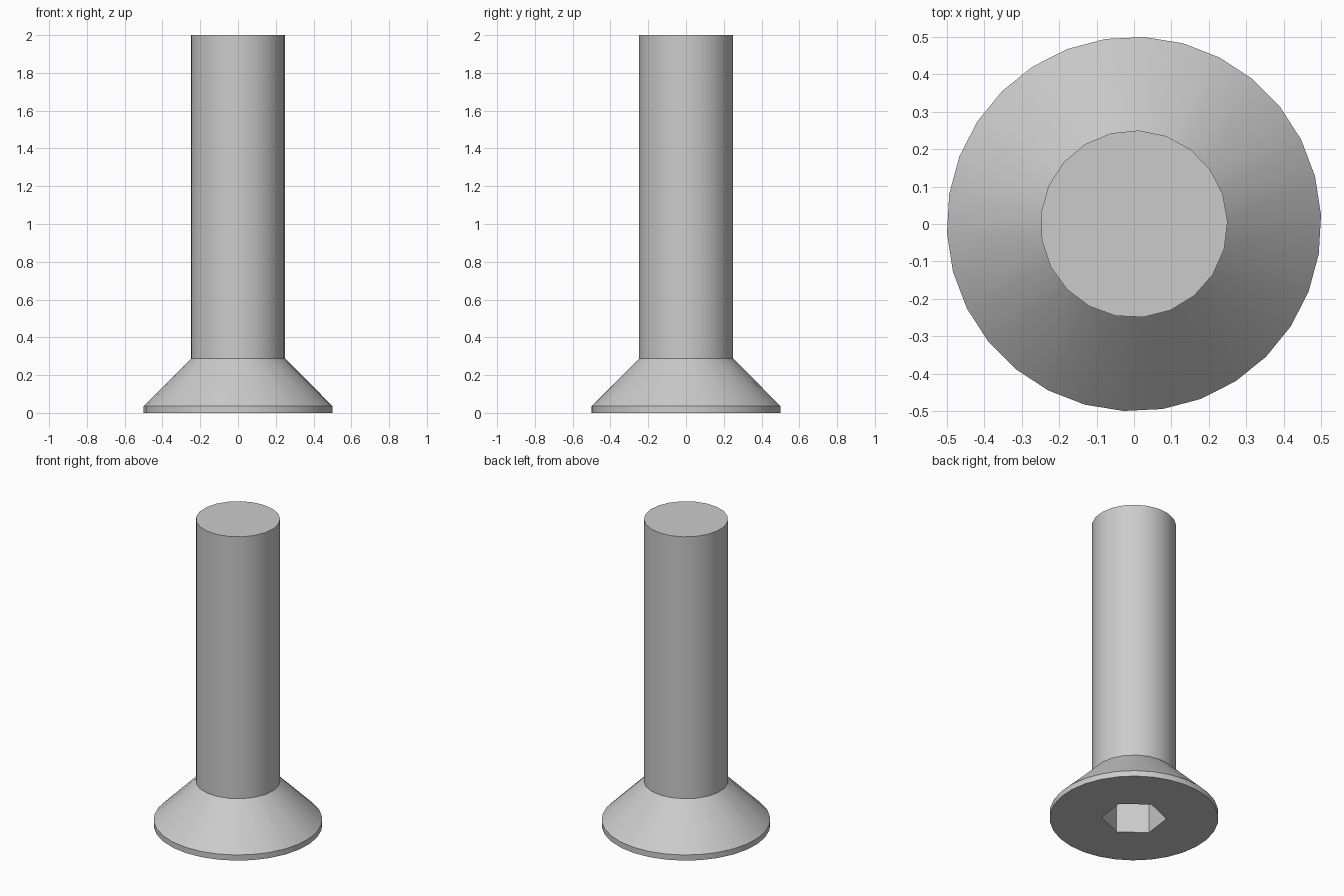
import bpy
import bmesh
from math import cos, sin, tau, radians

cube = bpy.data.objects.get("Cube")
if cube:
    bpy.data.objects.remove(cube, do_unlink=True)

steel = bpy.data.materials.new("steel grey")
steel.use_nodes = True
GREY = (0.6, 0.6, 0.6, 1)
steel.diffuse_color = GREY
steel.node_tree.nodes["Principled BSDF"].inputs["Base Color"].default_value = GREY

bm = bmesh.new()


def ring(radius, z, sides, start):
    """Regular polygon of vertices, turned by start degrees."""
    angles = [radians(start) + tau * i / sides for i in range(sides)]
    return [bm.verts.new((radius * cos(a), radius * sin(a), z)) for a in angles]


def wall(a, b):
    """Quads between two rings with the same number of sides."""
    n = len(a)
    for i in range(n):
        k = (i + 1) % n
        bm.faces.new((a[i], a[k], b[k], b[i]))


def zip_rings(a, b):
    """Triangles between two rings with different numbers of sides."""
    na, nb = len(a), len(b)
    i = j = 0
    while i < na or j < nb:
        if j == nb or (i < na and (i + 1) / na <= (j + 1) / nb):
            bm.faces.new((a[i % na], a[(i + 1) % na], b[j % nb]))
            i += 1
        else:
            bm.faces.new((a[i % na], b[(j + 1) % nb], b[j % nb]))
            j += 1


# Countersunk head: rim and cone
rim_low = ring(0.5, 0, 30, 2.8)
rim_high = ring(0.5, 0.037, 30, 2.8)
neck = ring(0.25, 0.288, 21, 1.5)
wall(rim_low, rim_high)
zip_rings(rim_high, neck)

# Shaft with a flat end
tip = ring(0.25, 2, 21, 1.5)
wall(neck, tip)
bm.faces.new(tip)

# Hexagonal socket sunk into the underside
mouth = ring(0.192, 0, 6, 22.5)
floor = ring(0.192, 0.205, 6, 22.5)
zip_rings(rim_low, mouth)
wall(mouth, floor)
bm.faces.new(floor)

bmesh.ops.recalc_face_normals(bm, faces=bm.faces[:])
mesh = bpy.data.meshes.new("countersunk_screw")
bm.to_mesh(mesh)
bm.free()
mesh.materials.append(steel)

screw = bpy.data.objects.new("countersunk_screw", mesh)
bpy.context.collection.objects.link(screw)
bpy.ops.object.select_all(action='DESELECT')
screw.select_set(True)
bpy.context.view_layer.objects.active = screw
bpy.ops.object.shade_smooth_by_angle(angle=radians(30))
